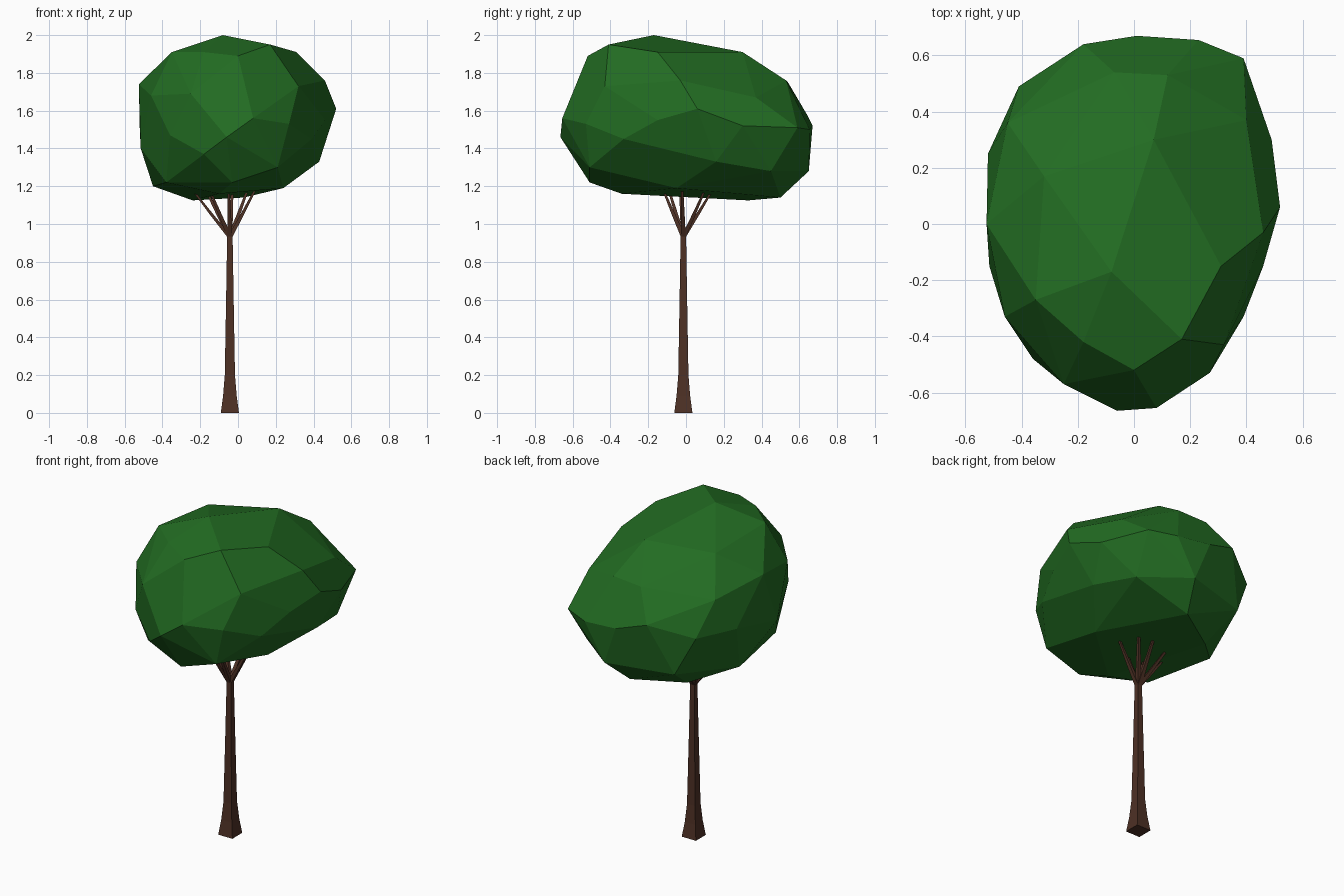
import bpy, bmesh
from mathutils import Vector


def material(name, color):
    m = bpy.data.materials.new(name)
    m.diffuse_color = (*color, 1)
    return m


def finish(name, bm, mat):
    bmesh.ops.recalc_face_normals(bm, faces=bm.faces)
    me = bpy.data.meshes.new(name)
    bm.to_mesh(me)
    bm.free()
    me.materials.append(mat)
    ob = bpy.data.objects.new(name, me)
    bpy.context.collection.objects.link(ob)
    return ob


def square_limb(name, stations, mat):
    """Four-sided tapered limb through (centre, half width) stations."""
    bm = bmesh.new()
    rings = [[bm.verts.new(Vector(c) + Vector((sx * h, sy * h, 0)))
              for sx, sy in ((-1, -1), (1, -1), (1, 1), (-1, 1))]
             for c, h in stations]
    for a, b in zip(rings, rings[1:]):
        for i in range(4):
            j = (i + 1) % 4
            bm.faces.new((a[i], a[j], b[j], b[i]))
    bm.faces.new(rings[0])
    bm.faces.new(rings[-1])
    return finish(name, bm, mat)


leaf = material("leaf_green", (0.016, 0.15, 0.016))
bark = material("bark_brown", (0.075, 0.03, 0.018))

# Trunk with flared foot
X, Y = -0.043, -0.014
square_limb("trunk", [((X, Y, 0), 0.048), ((X, Y, 0.09), 0.036),
                      ((X, Y, 0.2), 0.027), ((X, Y, 0.6), 0.02),
                      ((X, Y, 0.96), 0.014)], bark)

# Branches fanning out into the crown
for i, (x, y, z) in enumerate([(-0.24, -0.03, 1.18), (-0.17, 0.1, 1.18),
                               (-0.15, -0.09, 1.18), (-0.05, -0.12, 1.18),
                               (-0.03, 0.14, 1.18), (0.05, 0.1, 1.18),
                               (0.09, -0.02, 1.18)]):
    mid = (X + (x - X) * 0.45, Y + (y - Y) * 0.45, 1.04)
    square_limb(f"branch_{i + 1}", [((X, Y, 0.93), 0.013), (mid, 0.01),
                                    ((x, y, z), 0.006)], bark)

# Faceted crown: hull around a few key corners, from the top down
corners = [
    (-0.08, -0.17, 2.0), (0.17, -0.41, 1.95), (0, -0.52, 1.89),
    (-0.18, -0.42, 1.91), (-0.35, -0.27, 1.91), (0.31, -0.15, 1.91),
    (0.07, 0.3, 1.91), (-0.32, 0.17, 1.88), (0.46, -0.03, 1.76),
    (0.32, -0.43, 1.73), (0.12, 0.53, 1.76), (-0.07, 0.54, 1.75),
    (0.4, 0.37, 1.67), (-0.525, 0, 1.74), (-0.45, 0.36, 1.70),
    (-0.46, -0.33, 1.68), (-0.25, -0.57, 1.69),
    (0.52, 0.06, 1.61), (0.08, -0.655, 1.56), (-0.06, -0.665, 1.46),
    (-0.36, -0.48, 1.47), (0.27, -0.53, 1.53), (0.39, -0.33, 1.45),
    (0.46, -0.15, 1.55), (0.49, 0.3, 1.52), (0.39, 0.59, 1.51),
    (0.23, 0.655, 1.5), (0.01, 0.67, 1.52), (-0.18, 0.64, 1.58),
    (-0.41, 0.49, 1.5), (-0.52, 0.25, 1.5), (-0.515, -0.15, 1.4),
    (0.43, 0.16, 1.33), (0.21, -0.51, 1.3), (-0.18, -0.6, 1.37),
    (0.36, 0.45, 1.28), (0.1, 0.65, 1.28), (-0.3, 0.54, 1.27),
    (-0.03, -0.51, 1.22), (-0.38, -0.33, 1.22), (-0.45, 0.12, 1.2),
    (0.24, -0.05, 1.19), (-0.1, -0.34, 1.16), (-0.24, 0.33, 1.125),
    (0.03, 0.5, 1.14)]
bm = bmesh.new()
for c in corners:
    bm.verts.new(c)
res = bmesh.ops.convex_hull(bm, input=bm.verts)
bmesh.ops.delete(bm, geom=[v for v in bm.verts if not v.link_faces],
                 context='VERTS')
# merge nearly coplanar triangles into broad facets
bmesh.ops.dissolve_limit(bm, angle_limit=0.14, verts=bm.verts, edges=bm.edges)
finish("crown", bm, leaf)
